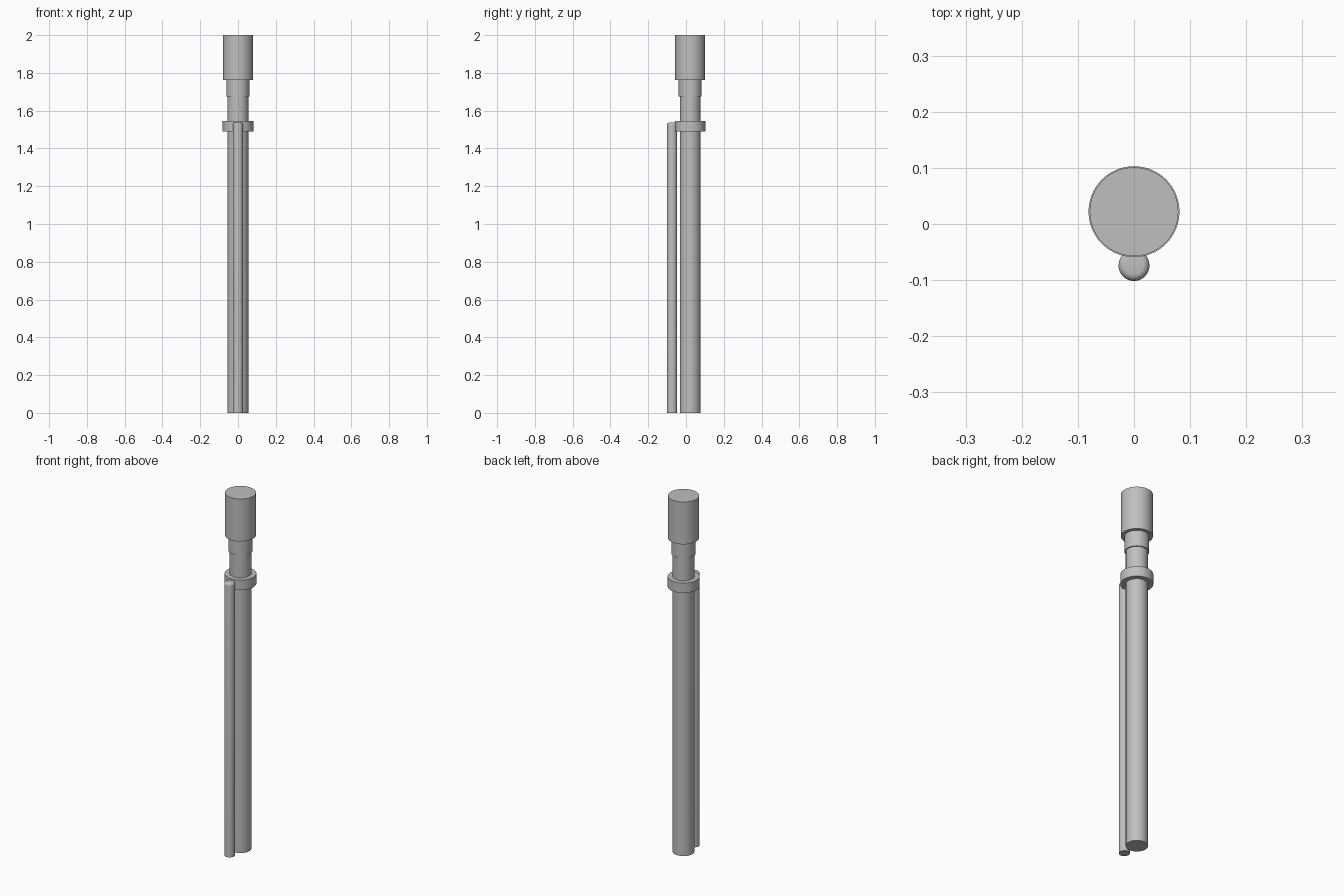
import bpy, bmesh, math

cube = bpy.data.objects.get("Cube")
if cube:
    bpy.data.objects.remove(cube, do_unlink=True)

grey = bpy.data.materials.new("plain grey")
grey.use_nodes = True
colour = (0.52, 0.52, 0.52, 1)
grey.diffuse_color = colour
grey.node_tree.nodes["Principled BSDF"].inputs["Base Color"].default_value = colour

AXIS_Y = 0.022   # main column axis
ROD_Y = -0.074   # side rod axis


def turned(name, y, profile, sides=64):
    """Solid of revolution from (radius, z) points, closed with flat caps."""
    bm = bmesh.new()
    rings = []
    for r, z in profile:
        angles = [2 * math.pi * i / sides for i in range(sides)]
        rings.append([bm.verts.new((r * math.cos(a), r * math.sin(a), z)) for a in angles])
    for low, high in zip(rings, rings[1:]):
        for i in range(sides):
            j = (i + 1) % sides
            bm.faces.new((low[i], low[j], high[j], high[i]))
    bm.faces.new(rings[0][::-1])
    bm.faces.new(rings[-1])
    mesh = bpy.data.meshes.new(name)
    bm.to_mesh(mesh)
    bm.free()
    mesh.materials.append(grey)
    obj = bpy.data.objects.new(name, mesh)
    obj.location.y = y
    bpy.context.collection.objects.link(obj)
    bpy.ops.object.select_all(action='DESELECT')
    obj.select_set(True)
    bpy.context.view_layer.objects.active = obj
    bpy.ops.object.shade_smooth_by_angle(angle=math.radians(35))
    return obj


# Main column with stepped neck and wide head
turned("main_column", AXIS_Y, [
    (0.055, 0), (0.055, 1.674),
    (0.061, 1.674), (0.061, 1.762),
    (0.079, 1.762), (0.079, 2.0)])

# Clamping collar around the column
turned("collar", AXIS_Y, [(0.081, 1.49), (0.081, 1.546)])

# Slim side rod with a rounded top edge
R, FILLET, TOP = 0.0275, 0.0125, 1.537
arc = [math.radians(90 * i / 6) for i in range(7)]
turned("side_rod", ROD_Y, [(R, 0)] + [
    (R - FILLET + FILLET * math.cos(a), TOP - FILLET + FILLET * math.sin(a)) for a in arc], 48)
